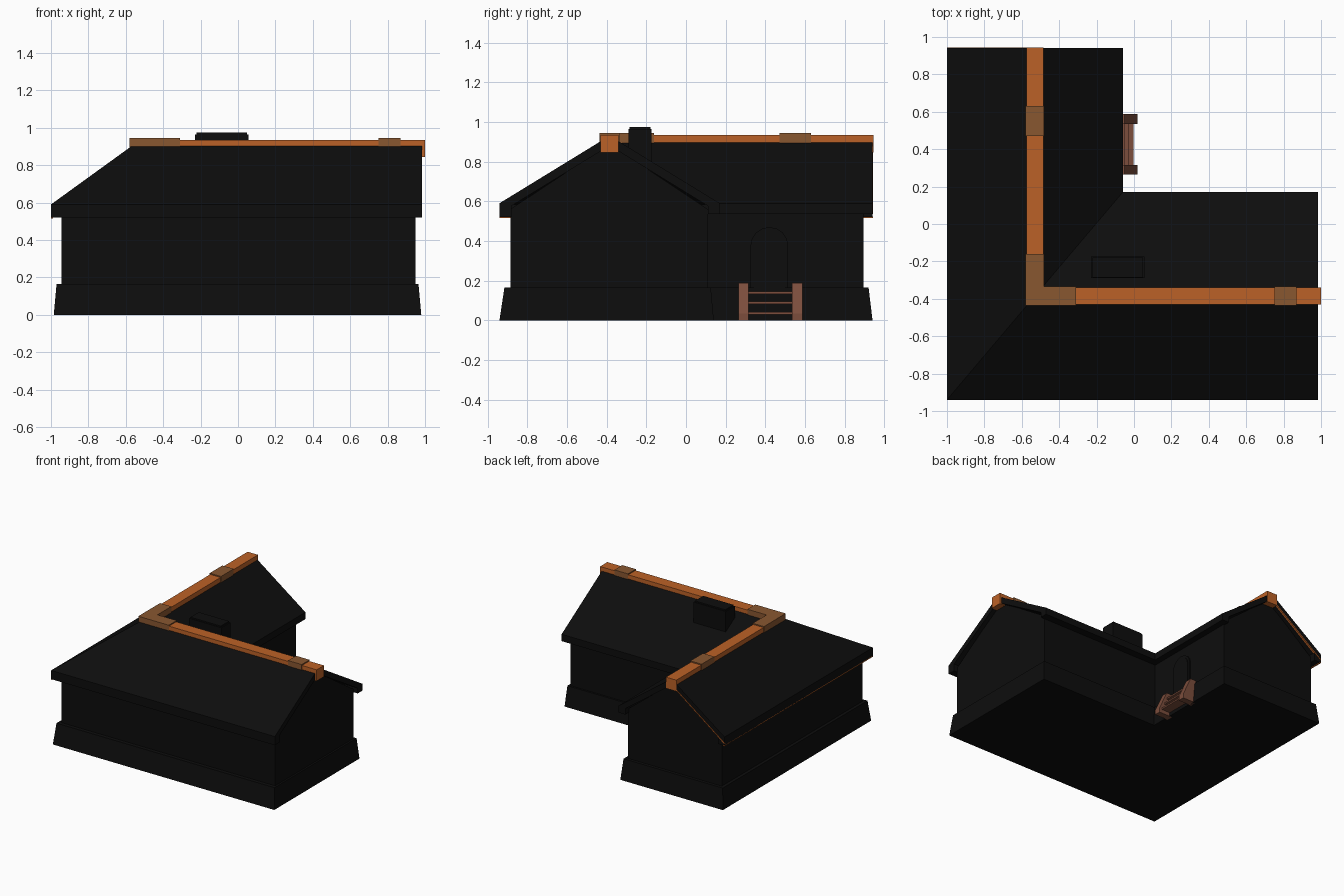
import bpy, math

if "Cube" in bpy.data.objects:
    bpy.data.objects.remove(bpy.data.objects["Cube"])


def material(name, rgb):
    m = bpy.data.materials.new(name)
    m.diffuse_color = (*rgb, 1)
    m.use_nodes = True
    m.node_tree.nodes["Principled BSDF"].inputs["Base Color"].default_value = m.diffuse_color
    return m


BLACK = material("dark", (0.004, 0.004, 0.004))
ORANGE = material("ridge_orange", (0.5, 0.12, 0.02))
TAN = material("collar_brown", (0.25, 0.095, 0.03))
WOOD = material("stair_wood", (0.2, 0.075, 0.045))


def mesh(name, verts, faces, mat):
    me = bpy.data.meshes.new(name)
    me.from_pydata(verts, [], faces)
    me.materials.append(mat)
    ob = bpy.data.objects.new(name, me)
    bpy.context.collection.objects.link(ob)
    bpy.context.view_layer.objects.active = ob
    bpy.ops.object.mode_set(mode='EDIT')
    bpy.ops.mesh.select_all(action='SELECT')
    bpy.ops.mesh.normals_make_consistent(inside=False)
    bpy.ops.object.mode_set(mode='OBJECT')
    return ob


def prism(name, a, b, mat, caps=True):
    """Skin between two matching loops of points."""
    n = len(a)
    faces = [(i, (i + 1) % n, n + (i + 1) % n, n + i) for i in range(n)]
    if caps:
        faces += [tuple(range(n)), tuple(range(n, 2 * n))]
    return mesh(name, a + b, faces, mat)


def box(name, x, y, z, mat):
    loop = [(x[0], y[0]), (x[1], y[0]), (x[1], y[1]), (x[0], y[1])]
    return prism(name, [(*p, z[0]) for p in loop], [(*p, z[1]) for p in loop], mat)


def ell(x0, y0, x1, y1, xi, yi, z):
    """L-shaped outline with inner corner (xi, yi)."""
    return [(x0, y0, z), (x1, y0, z), (x1, yi, z), (xi, yi, z), (xi, y1, z), (x0, y1, z)]


RX, RY, RZ = -0.53, -0.385, 0.93  # ridge lines

# Flared plinth
prism("plinth", ell(-.985, -.94, .98, .94, -.075, .14, 0),
      ell(-.97, -.915, .965, .92, -.09, .125, .165), BLACK)

# Walls with gable triangles
low = ell(-.945, -.885, .95, .895, -.11, .11, .165)
high = ell(-.945, -.885, .95, .895, -.11, .11, .56)
prism("walls", low, high, BLACK, caps=False)
mesh("east_gable", [high[1], high[2], (.95, RY, .89)], [(0, 1, 2)], BLACK)
mesh("north_gable", [high[4], high[5], (RX, .895, .89)], [(0, 1, 2)], BLACK)

# Roof: hip on the outer corner, valley on the inner corner
eave = ell(-1, -.94, .985, .94, -.06, .17, .59)
top = eave + [(RX, RY, RZ), (RX, .94, RZ), (.985, RY, RZ)]
bottom = [(x, y, z - .05) for x, y, z in top]
slopes = [(0, 6, 7, 5), (0, 1, 8, 6), (3, 4, 7, 6), (6, 8, 2, 3)]
rim = [0, 1, 8, 2, 3, 4, 7, 5]
faces = slopes + [tuple(i + 9 for i in f) for f in slopes]
faces += [(a, b, b + 9, a + 9) for a, b in zip(rim, rim[1:] + rim[:1])]
mesh("roof", top + bottom, faces, BLACK)

# Boxed eaves
box("west_eave", (-1, -.94), (-.94, .94), (.52, .585), BLACK)
box("south_eave", (-.94, .985), (-.94, -.88), (.52, .585), BLACK)
box("inner_east_eave", (-.12, -.06), (.17, .94), (.535, .585), BLACK)
box("inner_north_eave", (-.11, .985), (.11, .17), (.535, .585), BLACK)

# Thin orange trim on the western slope
box("west_trim", (-1.0, -.99), (-.94, .942), (.516, .524), ORANGE)
a = [(-1, .93, .535), (-1, .93, .545), (RX, .93, .89), (RX, .93, .88)]
prism("gable_trim", a, [(x, .943, z) for x, y, z in a], ORANGE)

# Ridge beams and collars
box("ridge_long", (RX - .046, RX + .046), (RY, .945), (.845, .935), ORANGE)
box("ridge_cross", (RX, 1.0), (RY - .046, RY + .046), (.845, .935), ORANGE)
box("ridge_collar_long", (RX - .05, RX + .05), (.47, .63), (.86, .944), TAN)
box("ridge_collar_cross", (.75, .87), (RY - .05, RY + .05), (.86, .944), TAN)
c0, c1 = [ell(RX - .05, RY - .05, -.31, -.16, RX + .05, RY + .05, z) for z in (.86, .944)]
prism("ridge_corner", c0, c1, TAN)

# Chimney with a slightly chamfered top
box("chimney", (-.23, .055), (-.29, -.175), (.72, .965), BLACK)
box("chimney_cap", (-.222, .047), (-.285, -.18), (.96, .975), BLACK)


# Arched door and frame
def arch(hw, spring, x):
    pts = [(x, .42 - hw, .165), (x, .42 + hw, .165)]
    return pts + [(x, .42 + hw * math.cos(t * math.pi / 8),
                   spring + hw * math.sin(t * math.pi / 8)) for t in range(9)]


prism("door_frame", arch(.095, .375, -.112), arch(.095, .375, -.1), BLACK)
prism("door", arch(.078, .375, -.112), arch(.078, .375, -.094), BLACK)

# Steps between two sloped stringers
profile = [(-.1, 0), (.02, 0), (.02, .035), (-.05, .188), (-.1, .188)]
for y0, y1, side in ((.265, .315, "left"), (.535, .587, "right")):
    prism("stringer_" + side, [(x, y0, z) for x, z in profile],
          [(x, y1, z) for x, z in profile], WOOD)
for i in range(3):
    z = .03 + i * .052
    box(f"tread_{i + 1}", (-.1, -.002 - .024 * i), (.31, .54), (z, z + .012), WOOD)
